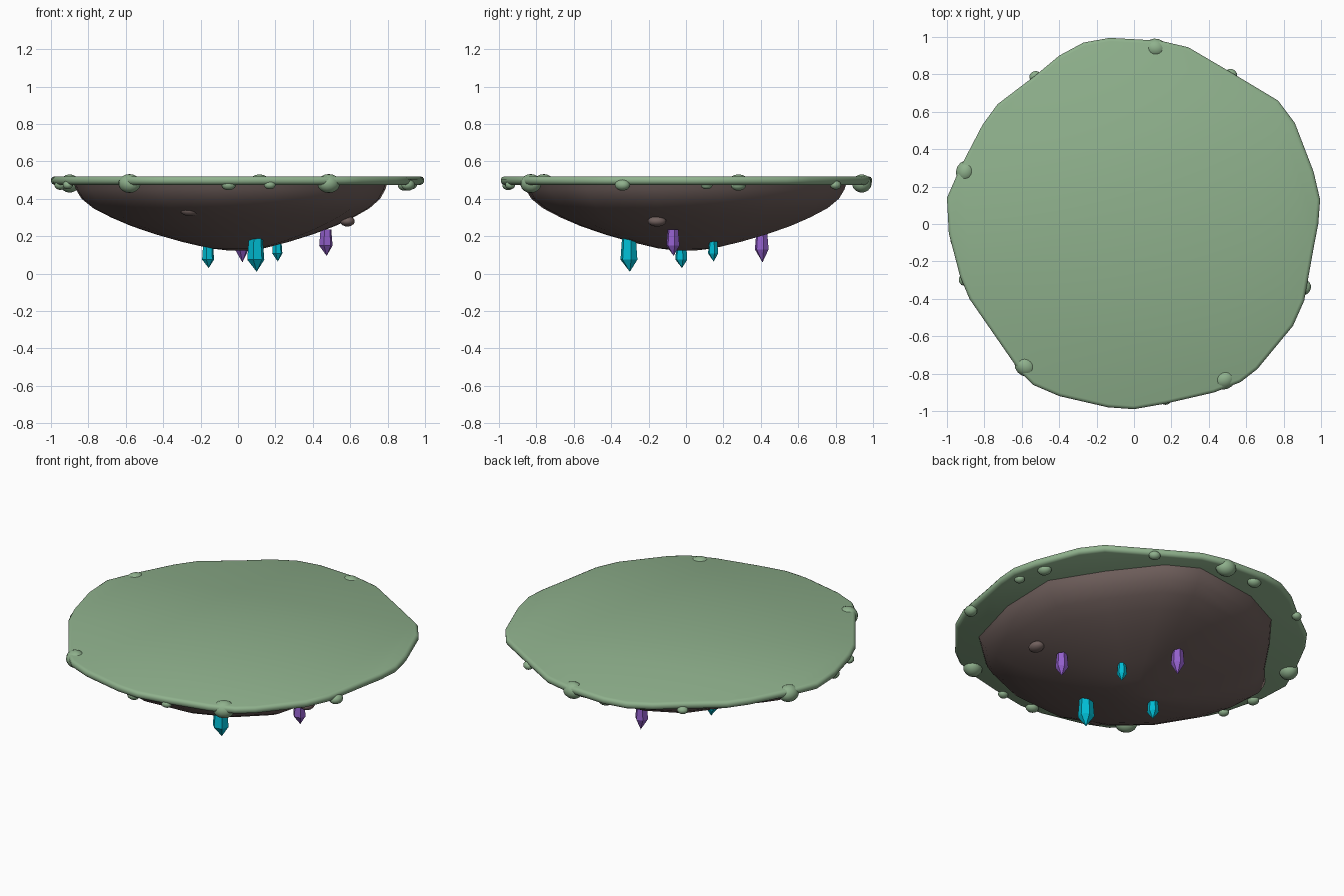
import bpy, bmesh, math
from mathutils import Vector

if "Cube" in bpy.data.objects:
    bpy.data.objects.remove(bpy.data.objects["Cube"])


def material(name, rgb):
    m = bpy.data.materials.new(name)
    m.diffuse_color = (*rgb, 1)
    m.use_nodes = True
    m.node_tree.nodes["Principled BSDF"].inputs["Base Color"].default_value = m.diffuse_color
    return m


GREEN = material("moss green", (0.275, 0.44, 0.265))
ROCK = material("brown rock", (0.165, 0.118, 0.11))
TEAL = material("teal crystal", (0.0, 0.50, 0.65))
PURPLE = material("purple crystal", (0.29, 0.115, 0.60))


def finish(bm, name, mat, smooth_angle=None):
    bmesh.ops.recalc_face_normals(bm, faces=bm.faces)
    me = bpy.data.meshes.new(name)
    bm.to_mesh(me)
    bm.free()
    me.materials.append(mat)
    ob = bpy.data.objects.new(name, me)
    bpy.context.collection.objects.link(ob)
    if smooth_angle:
        bpy.context.view_layer.objects.active = ob
        ob.select_set(True)
        bpy.ops.object.shade_smooth_by_angle(angle=math.radians(smooth_angle))
        ob.select_set(False)
    return ob


def loft(name, outline, rings, mat, angle):
    """Stack scaled copies of an outline; rings are (scale, z)."""
    bm = bmesh.new()
    loops = [[bm.verts.new((x * s, y * s, z)) for x, y in outline] for s, z in rings]
    n = len(outline)
    for a, b in zip(loops, loops[1:]):
        for i in range(n):
            bm.faces.new((a[i], a[(i + 1) % n], b[(i + 1) % n], b[i]))
    bm.faces.new(loops[0])
    bm.faces.new(loops[-1])
    return finish(bm, name, mat, angle)


# Grassy disc with a rounded rim
disc = [(.995, .13), (.96, .28), (.86, .54), (.77, .66), (.52, .81), (.29, .945),
        (.14, .98), (-.13, .995), (-.27, .97), (-.40, .90), (-.52, .80), (-.73, .64),
        (-.81, .53), (-.93, .30), (-1, .14), (-.99, -.05), (-.93, -.28), (-.88, -.40),
        (-.61, -.79), (-.54, -.86), (-.40, -.92), (-.14, -.98), (0, -.99), (.17, -.96),
        (.43, -.90), (.57, -.845), (.66, -.775), (.85, -.545), (.91, -.41), (.96, -.13),
        (.985, 0)]
loft("grass_disc", disc,
     [(.982, .475), (.994, .481), (1, .492), (1, .505), (.994, .515), (.982, .52)],
     GREEN, 50)

# Rock bowl under the disc
bowl = [(.69, -.54), (.79, -.17), (.80, .20), (.62, .49), (.41, .76), (.23, .86),
        (-.19, .80), (-.45, .67), (-.62, .45), (-.77, .23), (-.88, .10), (-.87, -.08),
        (-.80, -.30), (-.64, -.56), (-.42, -.76), (-.12, -.87), (.20, -.85), (.47, -.74)]
loft("rock_bowl", bowl,
     [(1, .49), (.985, .45), (.95, .40), (.88, .35), (.77, .30), (.65, .255),
      (.50, .21), (.34, .17), (.17, .135), (.05, .123)],
     ROCK, 60)


def blob(name, loc, size, mat, turn=0):
    bm = bmesh.new()
    bmesh.ops.create_uvsphere(bm, u_segments=14, v_segments=9, radius=1)
    c, s = math.cos(turn), math.sin(turn)
    for v in bm.verts:
        x, y, z = (a * b for a, b in zip(v.co, size))
        v.co = Vector((x * c - y * s, x * s + y * c, z)) + Vector(loc)
    finish(bm, name, mat, 60)


# Moss clumps hanging along the rim: x, y, radius
clumps = [(-.90, .28, .058), (-.58, -.76, .06), (.485, -.83, .06), (.115, .94, .058),
          (.89, .28, .04), (.93, .11, .03), (.91, -.34, .04), (-.53, .79, .03),
          (-.10, .93, .04), (-.91, -.30, .03), (-.95, -.09, .035), (.17, -.94, .03),
          (-.05, -.95, .037), (.52, .80, .032)]
for i, (x, y, r) in enumerate(clumps):
    big = r > .05
    blob(f"moss_clump_{i + 1}", (x, y, .482 if big else .474),
         (r * .9, r * 1.05, r * .84 if big else r * .75), GREEN, math.atan2(y, x))

# Stones set in the bowl
blob("stone_front", (-.255, -.64, .34), (.057, .045, .033), ROCK)
blob("stone_side", (.585, -.155, .28), (.04, .05, .028), ROCK)


def crystal(name, x, y, r, top, waist, tip, mat):
    """Six-sided prism that widens downward and ends in a point."""
    bm = bmesh.new()
    loops = []
    for k, z in ((.8, top), (1, waist)):
        loops.append([bm.verts.new((x + r * k * math.cos(a * math.pi / 3 + .25),
                                    y + r * k * math.sin(a * math.pi / 3 + .25), z))
                      for a in range(6)])
    point = bm.verts.new((x + r * .1, y + r * .1, tip))
    bm.faces.new(loops[0])
    for i in range(6):
        j = (i + 1) % 6
        bm.faces.new((loops[0][i], loops[0][j], loops[1][j], loops[1][i]))
        bm.faces.new((loops[1][i], loops[1][j], point))
    finish(bm, name, mat)


# Crystals hanging below
crystal("teal_crystal_large", .095, -.305, .047, .20, .075, .01, TEAL)
crystal("teal_crystal_medium", -.16, -.025, .033, .17, .075, .03, TEAL)
crystal("teal_crystal_small", .21, .145, .028, .18, .108, .065, TEAL)
crystal("purple_crystal_side", .47, -.07, .037, .235, .15, .095, PURPLE)
crystal("purple_crystal_back", .02, .405, .038, .22, .13, .06, PURPLE)
